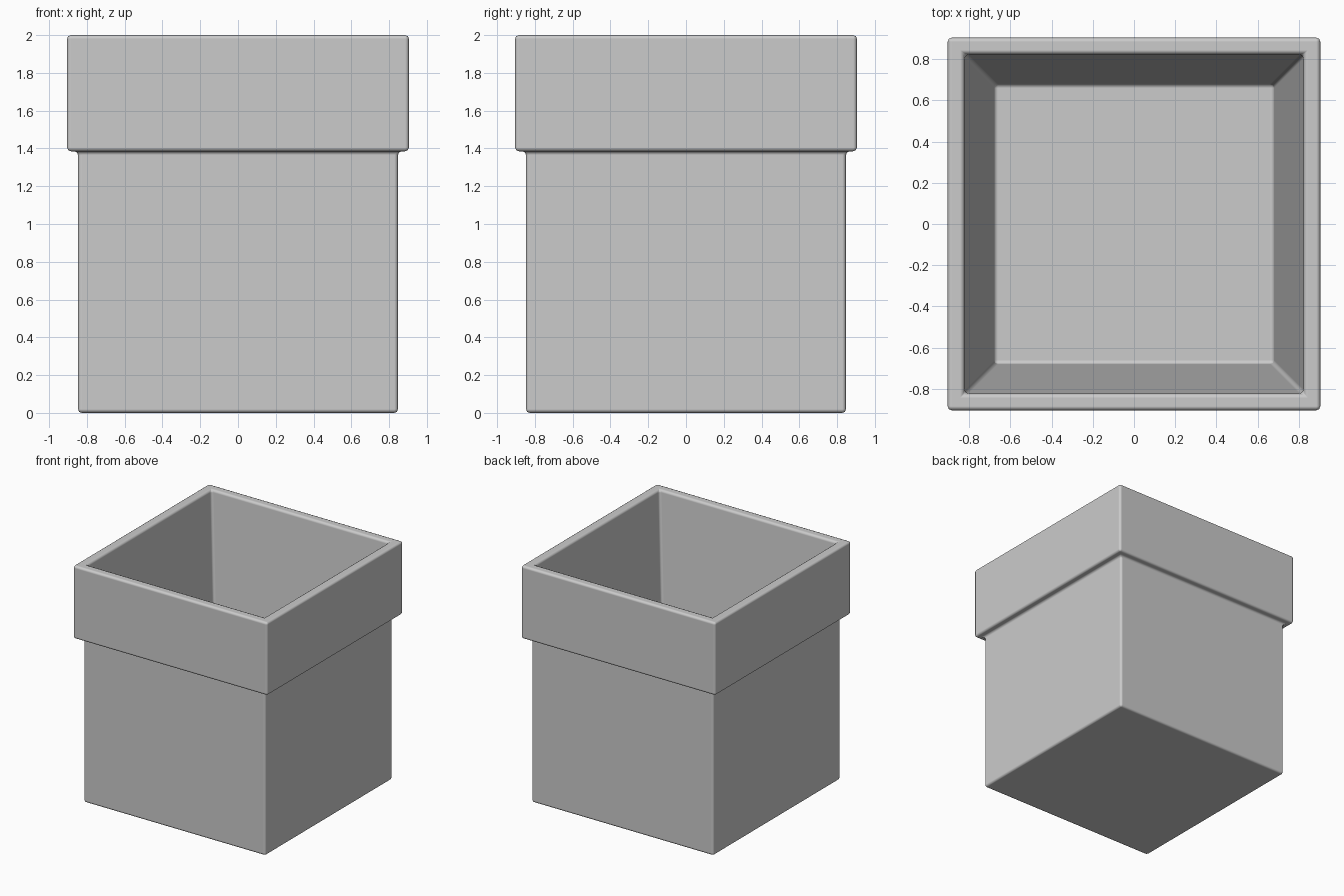
import bpy, bmesh

if "Cube" in bpy.data.objects:
    bpy.data.objects.remove(bpy.data.objects["Cube"])

# Cross-section as (half width, height): outside bottom, up over the rim, down to the inner floor
PROFILE = [(0.847, 0.0), (0.847, 1.385), (0.905, 1.385), (0.905, 2.0),
           (0.825, 2.0), (0.68, 0.15)]
CORNERS = [(-1, -1), (1, -1), (1, 1), (-1, 1)]

# Square planter lofted through the section rings
bm = bmesh.new()
rings = [[bm.verts.new((sx * h, sy * h, z)) for sx, sy in CORNERS] for h, z in PROFILE]
for a, b in zip(rings, rings[1:]):
    for i in range(4):
        j = (i + 1) % 4
        bm.faces.new((a[i], a[j], b[j], b[i]))
bm.faces.new(rings[0][::-1])   # underside
bm.faces.new(rings[-1])        # inner floor
bmesh.ops.recalc_face_normals(bm, faces=bm.faces)

mesh = bpy.data.meshes.new("planter_box")
bm.to_mesh(mesh)
bm.free()
planter = bpy.data.objects.new("planter_box", mesh)
bpy.context.collection.objects.link(planter)

# Softened edges
bevel = planter.modifiers.new("soft_edges", 'BEVEL')
bevel.width = 0.02
bevel.segments = 2
bevel.limit_method = 'ANGLE'
bevel.harden_normals = True

bpy.context.view_layer.objects.active = planter
planter.select_set(True)
bpy.ops.object.shade_smooth()
